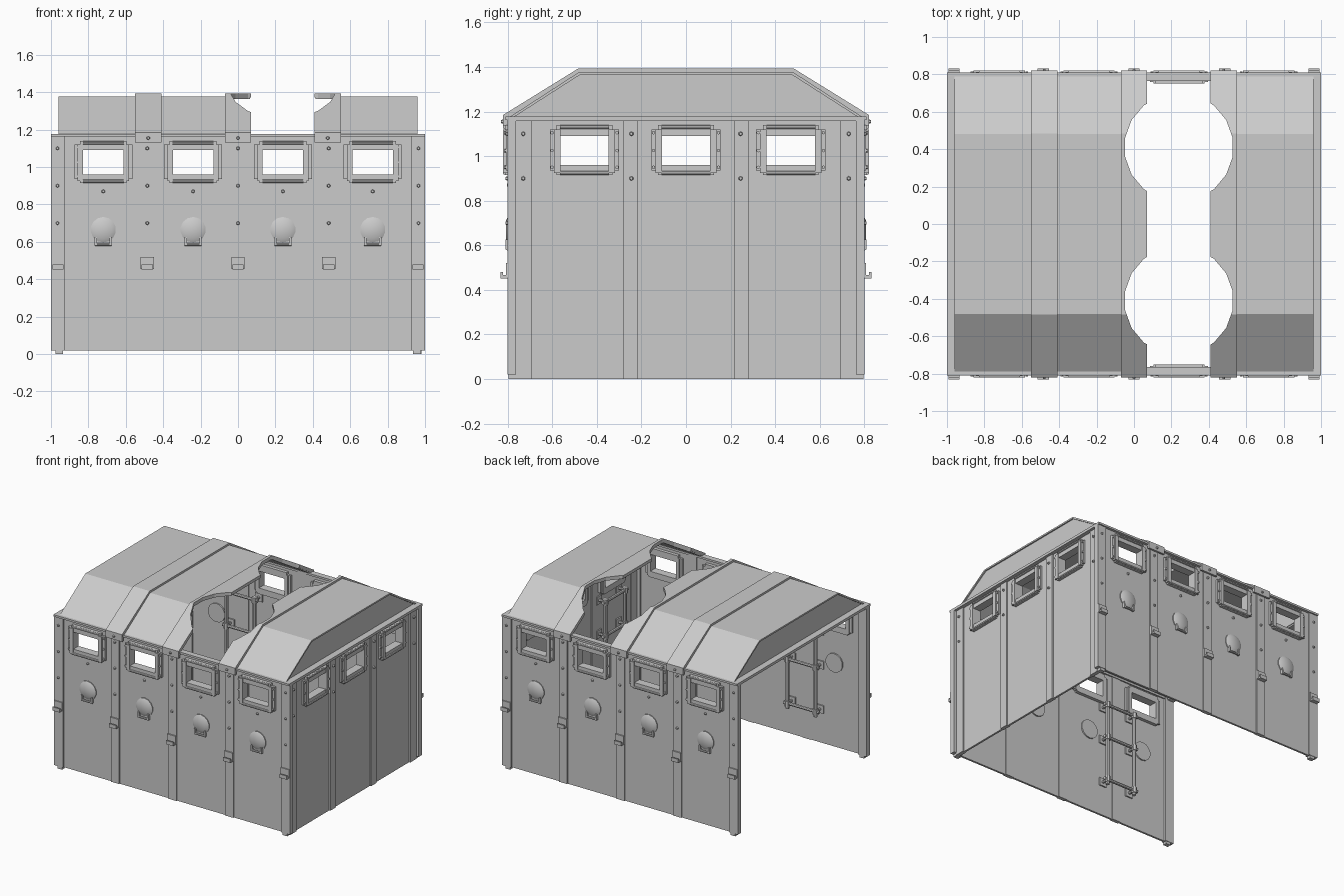
import bpy, bmesh, math
from mathutils import Matrix, Vector

if "Cube" in bpy.data.objects:
    bpy.data.objects.remove(bpy.data.objects["Cube"])

# wall frames: local (u along wall, v outward, z up) -> world
FRONT = lambda p: (p[0], -p[1], p[2])
BACK = lambda p: (p[0], p[1], p[2])
RIGHT = lambda p: (p[1], p[0], p[2])


def make(name, build, frame=BACK, smooth=False):
    bm = bmesh.new()
    build(bm)
    for v in bm.verts:
        v.co = Vector(frame(v.co))
    bmesh.ops.recalc_face_normals(bm, faces=bm.faces)
    me = bpy.data.meshes.new(name)
    bm.to_mesh(me)
    bm.free()
    ob = bpy.data.objects.new(name, me)
    bpy.context.collection.objects.link(ob)
    if smooth:
        bpy.ops.object.select_all(action='DESELECT')
        ob.select_set(True)
        bpy.context.view_layer.objects.active = ob
        bpy.ops.object.shade_smooth_by_angle(angle=math.radians(40))
    return ob


def box(bm, u0, u1, v0, v1, z0, z1):
    m = Matrix.Translation(((u0 + u1) / 2, (v0 + v1) / 2, (z0 + z1) / 2)) @ \
        Matrix.Diagonal((u1 - u0, v1 - v0, z1 - z0, 1))
    bmesh.ops.create_cube(bm, size=1, matrix=m)


def rod(bm, a, b, r, r2=None, n=8):
    a, b = Vector(a), Vector(b)
    d = b - a
    m = Matrix.Translation((a + b) / 2) @ d.to_track_quat('Z', 'Y').to_matrix().to_4x4()
    bmesh.ops.create_cone(bm, cap_ends=True, segments=n, radius1=r,
                          radius2=r if r2 is None else r2, depth=d.length, matrix=m)


def prism(bm, profile, x0, x1):
    a = [bm.verts.new((x0, y, z)) for y, z in profile]
    b = [bm.verts.new((x1, y, z)) for y, z in profile]
    bm.faces.new(a)
    bm.faces.new(b[::-1])
    for i in range(len(a)):
        j = (i + 1) % len(a)
        bm.faces.new((a[i], b[i], b[j], a[j]))


W, H0, H1 = 0.12, 0.955, 1.09      # window half width, sill, head


def wall(half, v, zb, centres):
    # panel assembled around its window openings
    def build(bm):
        v0 = v - 0.015
        box(bm, -half, half, v0, v, zb, H0)
        box(bm, -half, half, v0, v, H1, 1.17)
        edges = [-half] + [c + s * W for c in centres for s in (-1, 1)] + [half]
        for a, b in zip(edges[::2], edges[1::2]):
            box(bm, a, b, v0, v, H0, H1)
    return build


def window_frame(c, v):
    def build(bm):
        for s in (-1, 1):
            # outer and inner rings on both faces of the wall
            box(bm, *sorted((c + s * W, c + s * 0.155)), v - 0.035, v + 0.012, 0.935, 1.12)
            box(bm, *sorted((c + s * (W - 0.012), c + s * 0.137)), v - 0.045, v + 0.025, 0.925, 1.12)
            for z in (0.95, 1.025, 1.105):
                rod(bm, (c + s * 0.146, v, z), (c + s * 0.146, v + 0.02, z), 0.008, n=6)
        for z0, z1 in ((0.915, H0 + 0.005), (H1, 1.14)):
            box(bm, c - 0.125, c + 0.125, v - 0.045, v + 0.018, z0, z1)
        for z in (0.925, 1.13):
            rod(bm, (c - 0.11, v + 0.018, z), (c + 0.11, v + 0.018, z), 0.009)
    return build


def port(c, v):
    # round port cover with hinge bracket below
    def build(bm):
        rod(bm, (c, v - 0.025, 0.665), (c, v + 0.006, 0.665), 0.072, n=14)
        rod(bm, (c, v + 0.006, 0.665), (c, v + 0.018, 0.665), 0.068, 0.045, n=14)
        for s in (-1, 1):
            box(bm, c + s * 0.04 - 0.006, c + s * 0.04 + 0.006, v, v + 0.02, 0.58, 0.625)
        rod(bm, (c - 0.045, v + 0.012, 0.585), (c + 0.045, v + 0.012, 0.585), 0.008)
    return build


def latch(c, v):
    def build(bm):
        box(bm, c - 0.035, c + 0.035, v, v + 0.012, 0.455, 0.52)
        box(bm, c - 0.03, c + 0.03, v, v + 0.035, 0.452, 0.466)
        box(bm, c - 0.03, c + 0.03, v + 0.025, v + 0.035, 0.452, 0.48)
    return build


def ribs(spans, v0, v1, z0, z1):
    def build(bm):
        for a, b in spans:
            box(bm, a, b, v0, v1, z0, z1)
    return build


def bolts(us, zs, v):
    def build(bm):
        for u in us:
            for z in zs:
                rod(bm, (u, v, z), (u, v + 0.012, z), 0.01, 0.007, n=6)
    return build


def ladder(c, v):
    # tube ladder standing off the inside of a wall
    def build(bm):
        w = v - 0.06
        for s in (-1, 1):
            u = c + s * 0.12
            rod(bm, (u, w, 0.24), (u, w, 0.9), 0.014)
            for z in (0.28, 0.62, 0.88):
                rod(bm, (u, w, z), (u, v, z), 0.011)
                rod(bm, (u, w, z - 0.022), (u, w, z + 0.022), 0.021)
                box(bm, u - 0.03, u + 0.03, v - 0.01, v, z - 0.03, z + 0.03)
        for z in (0.28, 0.62, 0.88):
            rod(bm, (c - 0.15, w, z), (c + 0.15, w, z), 0.012)
    return build


# long side walls
LONG = (-0.72, -0.24, 0.24, 0.72)
for side, fr in (("front", FRONT), ("back", BACK)):
    make(side + "_wall", wall(0.99, 0.79, 0.02, LONG), fr)
    make(side + "_ribs", ribs(((-0.52, -0.45), (-0.036, 0.036), (0.45, 0.52)), 0.77, 0.798, 0.02, 1.17), fr)
    make(side + "_end_posts", ribs(((-1, -0.925), (0.925, 1)), 0.762, 0.8, 0.02, 1.17), fr)
    make(side + "_eave_strip", ribs(((-1, 1),), 0.765, 0.81, 1.163, 1.178), fr)
    make(side + "_feet", ribs(((-0.975, -0.935), (0.935, 0.975)), 0.765, 0.797, 0, 0.02), fr)
    make(side + "_bolts", bolts((-0.965, -0.485, 0, 0.485, 0.965), (0.7, 0.9, 1.1), 0.798), fr)
    make(side + "_port_bolts", bolts(LONG, (0.87,), 0.79), fr)
    make(side + "_ladder", ladder(-0.48, 0.775), fr, True)
    for c in LONG:
        make(side + "_window_frame", window_frame(c, 0.795), fr)
        make(side + "_port_cover", port(c, 0.79), fr, True)
    for c in (-0.963, -0.485, 0, 0.485, 0.963):
        make(side + "_latch", latch(c, 0.796), fr)

# closed end wall (the opposite end is open)
SHORT = (-0.455, 0, 0.47)
make("end_wall", wall(0.765, 0.97, 0, SHORT), RIGHT)
make("end_wall_ribs", ribs(((-0.765, -0.69), (-0.28, -0.215), (0.215, 0.28), (0.69, 0.765)),
                           0.95, 0.98, 0, 1.16), RIGHT)
make("end_wall_bolts", bolts((-0.73, -0.245, 0.245, 0.73), (0.9, 1.1), 0.98), RIGHT)
make("end_wall_ladder", ladder(-0.42, 0.955), RIGHT, True)
for c in SHORT:
    make("end_window_frame", window_frame(c, 0.972), RIGHT)

# roof sheets, straps and gables
outer = [(-0.8, 1.17), (-0.48, 1.377), (0.48, 1.377), (0.8, 1.17)]
inner = [(0.78, 1.17), (0.475, 1.365), (-0.475, 1.365), (-0.78, 1.17)]
strap = [(-0.82, 1.13), (-0.82, 1.185), (-0.485, 1.392), (0.485, 1.392), (0.82, 1.185), (0.82, 1.13),
         (0.805, 1.13), (0.795, 1.17), (0.48, 1.373), (-0.48, 1.373), (-0.795, 1.17), (-0.805, 1.13)]
gable = [(-0.785, 1.17), (-0.475, 1.367), (0.475, 1.367), (0.785, 1.17)]
roof = []
for name, a, b in (("roof_sheet_left", -0.96, 0.065), ("roof_sheet_right", 0.415, 0.96)):
    roof.append(make(name, lambda bm: prism(bm, outer + inner, a, b)))
for name, c in (("roof_strap_left", -0.48), ("roof_strap_middle", 0), ("roof_strap_right", 0.48)):
    roof.append(make(name, lambda bm: prism(bm, strap, c - 0.07, c + 0.07)))
    for fr in (FRONT, BACK):
        make("strap_bolt", bolts((c,), (1.155,), 0.818), fr)
for name, x in (("gable_left", -0.95), ("gable_right", 0.94)):
    make(name, lambda bm: prism(bm, gable, x, x + 0.01))
for name, a, b in (("end_beam_left", -1, -0.945), ("end_beam_right", 0.945, 1)):
    make(name, lambda bm: box(bm, a, b, -0.8, 0.8, 1.158, 1.178))

# two round hatch openings cut into the roof gap edges
for y in (-0.41, 0.41):
    cutter = make("hatch_cutter", lambda bm: rod(bm, (0.24, y, 1.15), (0.24, y, 1.6), 0.292, n=18))
    for ob in roof:
        m = ob.modifiers.new("hatch", 'BOOLEAN')
        m.operation, m.solver, m.object = 'DIFFERENCE', 'EXACT', cutter
        bpy.context.view_layer.objects.active = ob
        bpy.ops.object.modifier_apply(modifier=m.name)
    bpy.data.objects.remove(cutter)
